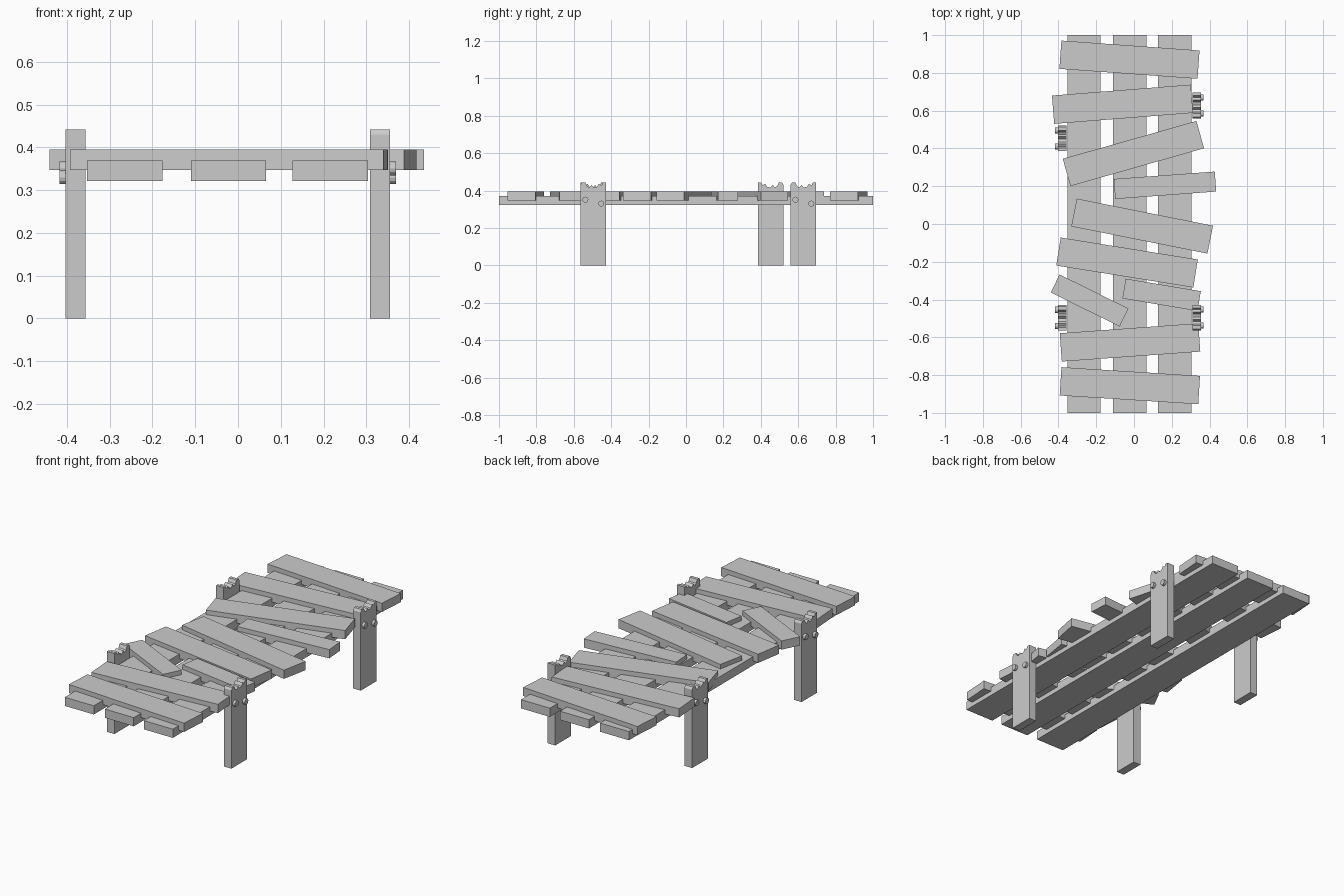
import bpy
import bmesh
import math
from mathutils import Matrix

cube = bpy.data.objects.get("Cube")
if cube:
    bpy.data.objects.remove(cube, do_unlink=True)

# Single weathered grey
grey = bpy.data.materials.new("weathered grey")
grey.use_nodes = True
colour = (0.6, 0.6, 0.6, 1)
grey.diffuse_color = colour
grey.node_tree.nodes["Principled BSDF"].inputs["Base Color"].default_value = colour


def finish(name, bm, location=(0, 0, 0), angle=0):
    bmesh.ops.recalc_face_normals(bm, faces=bm.faces)
    mesh = bpy.data.meshes.new(name)
    bm.to_mesh(mesh)
    bm.free()
    mesh.materials.append(grey)
    obj = bpy.data.objects.new(name, mesh)
    obj.location = location
    obj.rotation_euler.z = math.radians(angle)
    bpy.context.collection.objects.link(obj)


def board(name, size, location, angle=0):
    bm = bmesh.new()
    bmesh.ops.create_cube(bm, size=1)
    bmesh.ops.scale(bm, vec=size, verts=bm.verts)
    finish(name, bm, location, angle)


# Long beams under the deck
for side, x in (("right", -0.265), ("middle", -0.022), ("left", 0.216)):
    board(side + "_beam", (0.176, 2, 0.048), (x, 0, 0.346))

# Crooked deck planks: x, y, length, width, angle
planks = [
    (-0.024, 0.87, 0.733, 0.15, -4.1),
    (-0.061, 0.634, 0.737, 0.15, 4.5),
    (-0.003, 0.373, 0.735, 0.15, 15.8),
    (0.164, 0.205, 0.536, 0.106, 4.2),
    (0.043, -0.011, 0.735, 0.15, -11.3),
    (-0.037, -0.204, 0.735, 0.15, -9.1),
    (-0.235, -0.405, 0.407, 0.106, -26.3),
    (0.146, -0.375, 0.403, 0.106, -9.5),
    (-0.021, -0.627, 0.735, 0.15, 4.1),
    (-0.022, -0.856, 0.735, 0.15, -3.6),
]
for i, (x, y, length, width, angle) in enumerate(planks):
    board(f"deck_plank_{i + 1}", (length, width, 0.048), (x, y, 0.371), angle)

# Splintered post outline in y and z
outline = [
    (-0.068, 0), (-0.068, 0.43), (-0.06, 0.442), (-0.042, 0.442), (-0.034, 0.424),
    (-0.02, 0.416), (-0.01, 0.43), (0.004, 0.416), (0.02, 0.42), (0.03, 0.436),
    (0.044, 0.428), (0.052, 0.442), (0.068, 0.442), (0.068, 0),
]


def post(name, x, y, angle):
    bm = bmesh.new()
    face = bm.faces.new([bm.verts.new((-0.023, v, z)) for v, z in outline])
    side = bmesh.ops.extrude_face_region(bm, geom=[face])["geom"]
    moved = [g for g in side if isinstance(g, bmesh.types.BMVert)]
    bmesh.ops.translate(bm, vec=(0.046, 0, 0), verts=moved)
    finish(name, bm, (x, y, 0), angle)


def bolt(name, x, y, z):
    bm = bmesh.new()
    bmesh.ops.create_cone(bm, cap_ends=True, segments=12, radius1=0.016,
                          radius2=0.016, depth=0.026,
                          matrix=Matrix.Rotation(math.pi / 2, 4, "Y"))
    finish(name, bm, (x, y, z))


# Posts, with the opposite side turned half round, and two bolts on each
for name, x, y, turn in (("front_left", 0.332, -0.496, 1), ("back_left", 0.332, 0.627, 1),
                         ("front_right", -0.38, -0.496, -1), ("back_right", -0.38, 0.454, -1)):
    post(name + "_post", x, y, 0 if turn > 0 else 180)
    bolt(name + "_upper_bolt", x + turn * 0.024, y - turn * 0.042, 0.351)
    bolt(name + "_lower_bolt", x + turn * 0.024, y + turn * 0.043, 0.33)
